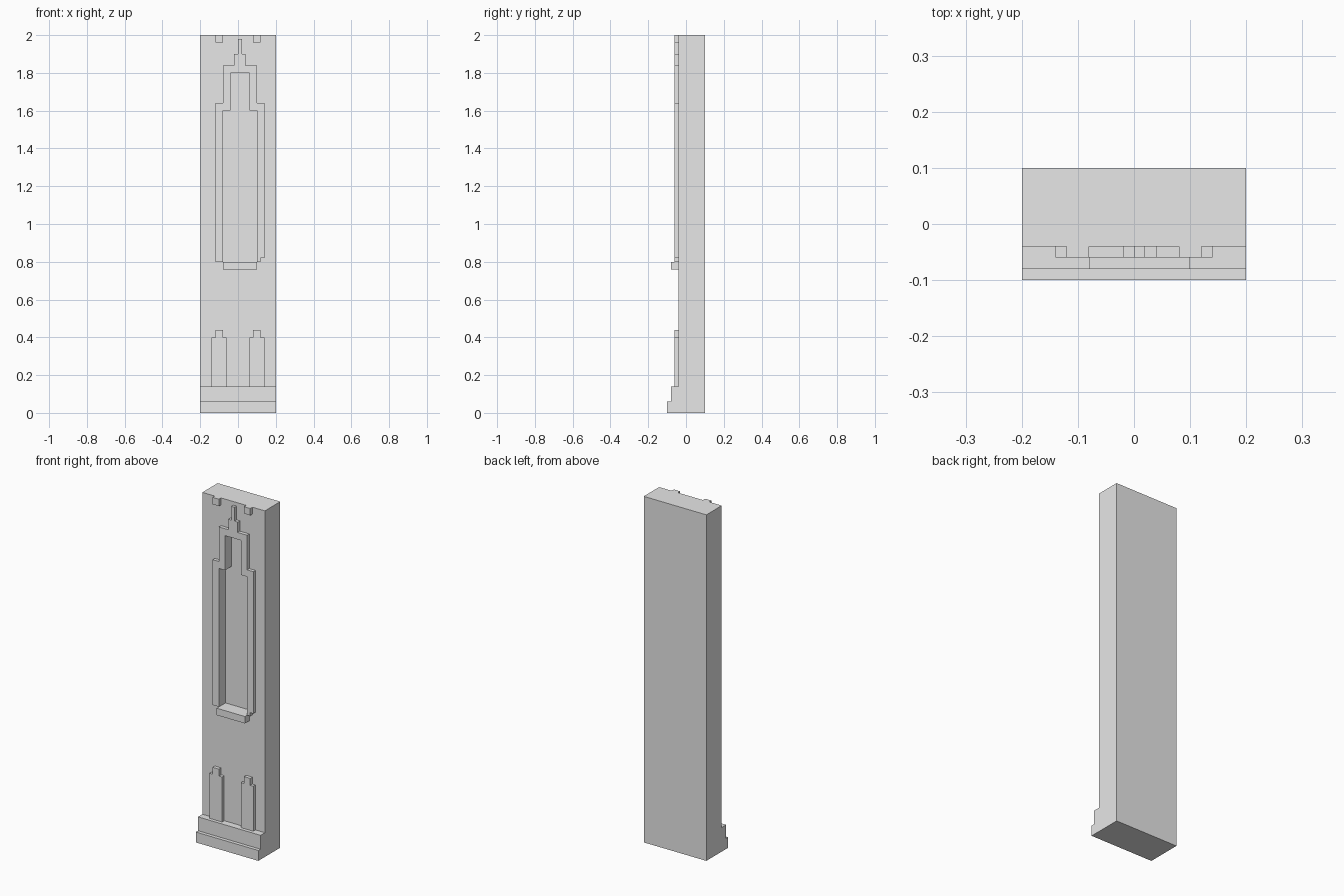
import bpy
import bmesh

cube = bpy.data.objects.get("Cube")
if cube:
    bpy.data.objects.remove(cube, do_unlink=True)

stone = bpy.data.materials.new("grey_stone")
stone.use_nodes = True
grey = (0.8, 0.8, 0.8, 1)
stone.diffuse_color = grey
stone.node_tree.nodes["Principled BSDF"].inputs["Base Color"].default_value = grey

WALL = -0.04    # front plane of the wall
RELIEF = -0.06  # front plane of the raised ornament


def prism(name, outline, front, back):
    """Extrude an x-z outline from the front plane to the back plane."""
    bm = bmesh.new()
    face = bm.faces.new([bm.verts.new((x, front, z)) for x, z in outline])
    new = bmesh.ops.extrude_face_region(bm, geom=[face])["geom"]
    for v in new:
        if isinstance(v, bmesh.types.BMVert):
            v.co.y = back
    bmesh.ops.recalc_face_normals(bm, faces=bm.faces)
    mesh = bpy.data.meshes.new(name)
    bm.to_mesh(mesh)
    bm.free()
    mesh.materials.append(stone)
    obj = bpy.data.objects.new(name, mesh)
    bpy.context.collection.objects.link(obj)
    return obj


def box(name, x0, x1, z0, z1, front, back=WALL):
    return prism(name, [(x0, z0), (x1, z0), (x1, z1), (x0, z1)], front, back)


# Wall with a stepped window niche
wall = box("wall", -0.2, 0.2, 0, 2, WALL, 0.1)
niche = [(-0.08, 0.8), (-0.08, 1.6), (-0.04, 1.6), (-0.04, 1.8),
         (0.06, 1.8), (0.06, 1.6), (0.10, 1.6), (0.10, 0.8)]
cutter = prism("niche_cutter", niche, -0.2, 0)
cutter.hide_render = True
cut = wall.modifiers.new("niche", 'BOOLEAN')
cut.operation = 'DIFFERENCE'
cut.solver = 'EXACT'
cut.object = cutter
bpy.context.view_layer.objects.active = wall
bpy.ops.object.modifier_apply(modifier=cut.name)
bpy.data.objects.remove(cutter, do_unlink=True)

# Raised frame with a stepped spire, open at the sill
outer = [(0.12, 0.8), (0.12, 0.82), (0.14, 0.82), (0.14, 1.64),
         (0.10, 1.64), (0.10, 1.84), (0.04, 1.84), (0.04, 1.9),
         (0.02, 1.9), (0.02, 1.98), (0, 1.98), (0, 1.9),
         (-0.02, 1.9), (-0.02, 1.84), (-0.08, 1.84), (-0.08, 1.64),
         (-0.12, 1.64), (-0.12, 0.8)]
prism("window_frame", outer + niche, RELIEF, WALL)
box("window_sill", -0.08, 0.10, 0.76, 0.8, -0.08)

# Stepped plinth
box("plinth_foot", -0.2, 0.2, 0, 0.06, -0.1)
box("plinth_step", -0.2, 0.2, 0.06, 0.14, -0.08)

# Paired pilasters and top teeth
for side, x in (("right", -0.1), ("left", 0.1)):
    prism(side + "_pilaster",
          [(x - 0.04, 0.14), (x + 0.04, 0.14), (x + 0.04, 0.4), (x + 0.02, 0.4),
           (x + 0.02, 0.44), (x - 0.02, 0.44), (x - 0.02, 0.4), (x - 0.04, 0.4)],
          RELIEF, WALL)
    box(side + "_top_tooth", x - 0.02, x + 0.02, 1.96, 2, RELIEF)
